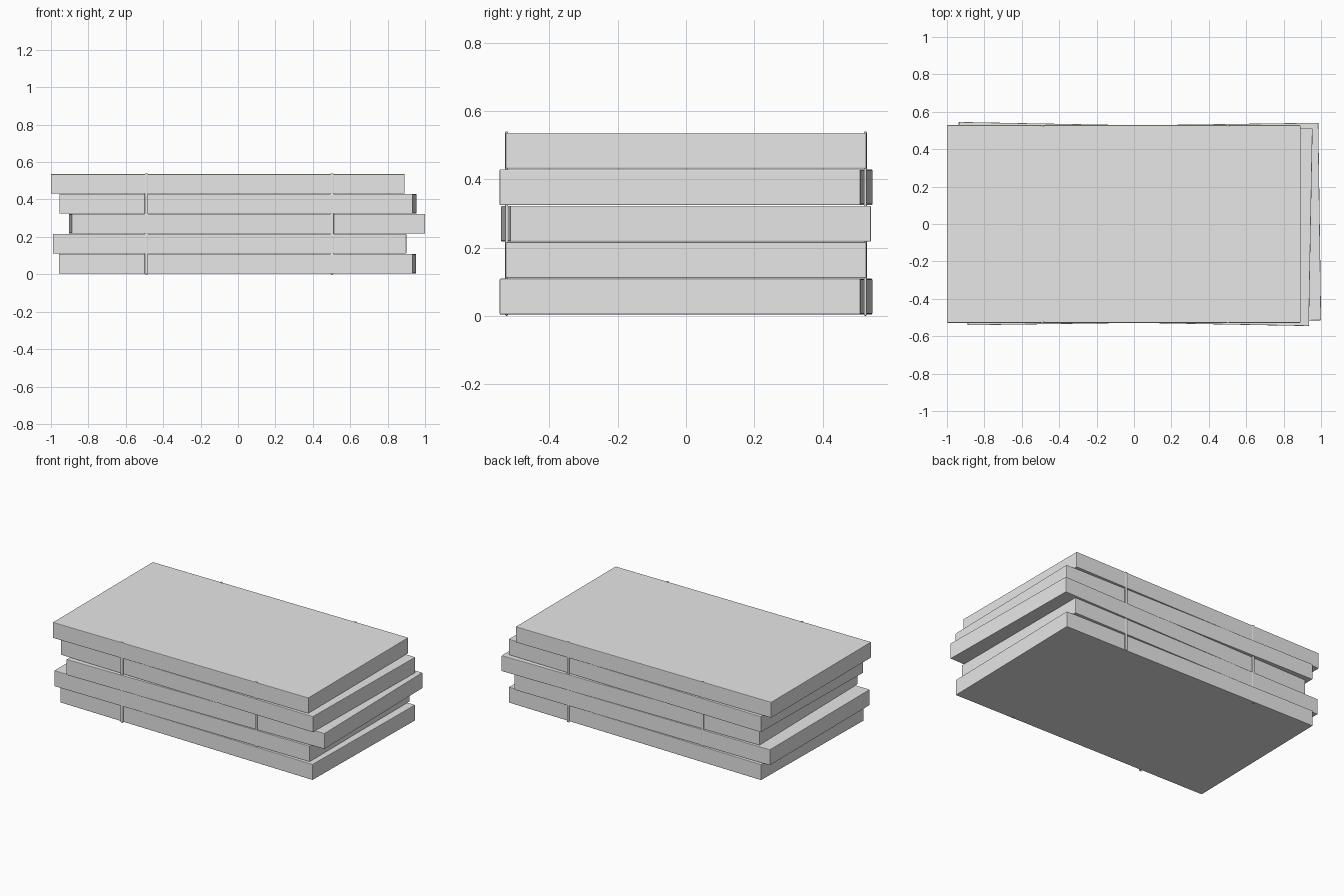
import bpy

cube = bpy.data.objects.get("Cube")
if cube:
    bpy.data.objects.remove(cube, do_unlink=True)

# Single plain grey
grey = bpy.data.materials.new("plain_grey")
grey.use_nodes = True
colour = (0.8, 0.8, 0.8, 1)
grey.diffuse_color = colour
grey.node_tree.nodes["Principled BSDF"].inputs["Base Color"].default_value = colour


def box(name, size, location, turn=0.0, bevel=0.003):
    bpy.ops.mesh.primitive_cube_add(size=1, location=location, rotation=(0, 0, turn))
    obj = bpy.context.object
    obj.name = name
    obj.scale = size
    bpy.ops.object.transform_apply(location=False, rotation=False, scale=True)
    obj.data.materials.append(grey)
    mod = obj.modifiers.new("edge_bevel", "BEVEL")
    mod.width = bevel
    mod.segments = 2
    return obj


# Stack of boards: sideways shift and turn of each, bottom to top
LENGTH, WIDTH, THICK, PITCH, BASE = 1.89, 1.056, 0.105, 0.1067, 0.004
boards = [(-0.002, -0.0185), (-0.045, 0), (0.048, 0.014), (0.0, -0.0185), (-0.055, 0)]
for i, (shift, turn) in enumerate(boards):
    z = BASE + THICK / 2 + i * PITCH
    box(f"board_{i + 1}", (LENGTH, WIDTH, THICK), (shift, 0, z), turn)

# Thin upright straps on the front and back of the stack
for side, x in (("right", -0.49), ("left", 0.503)):
    for face, y in (("front", -0.525), ("back", 0.525)):
        box(f"{side}_{face}_strap", (0.018, 0.009, 0.54), (x, y, 0.27), bevel=0.004)
